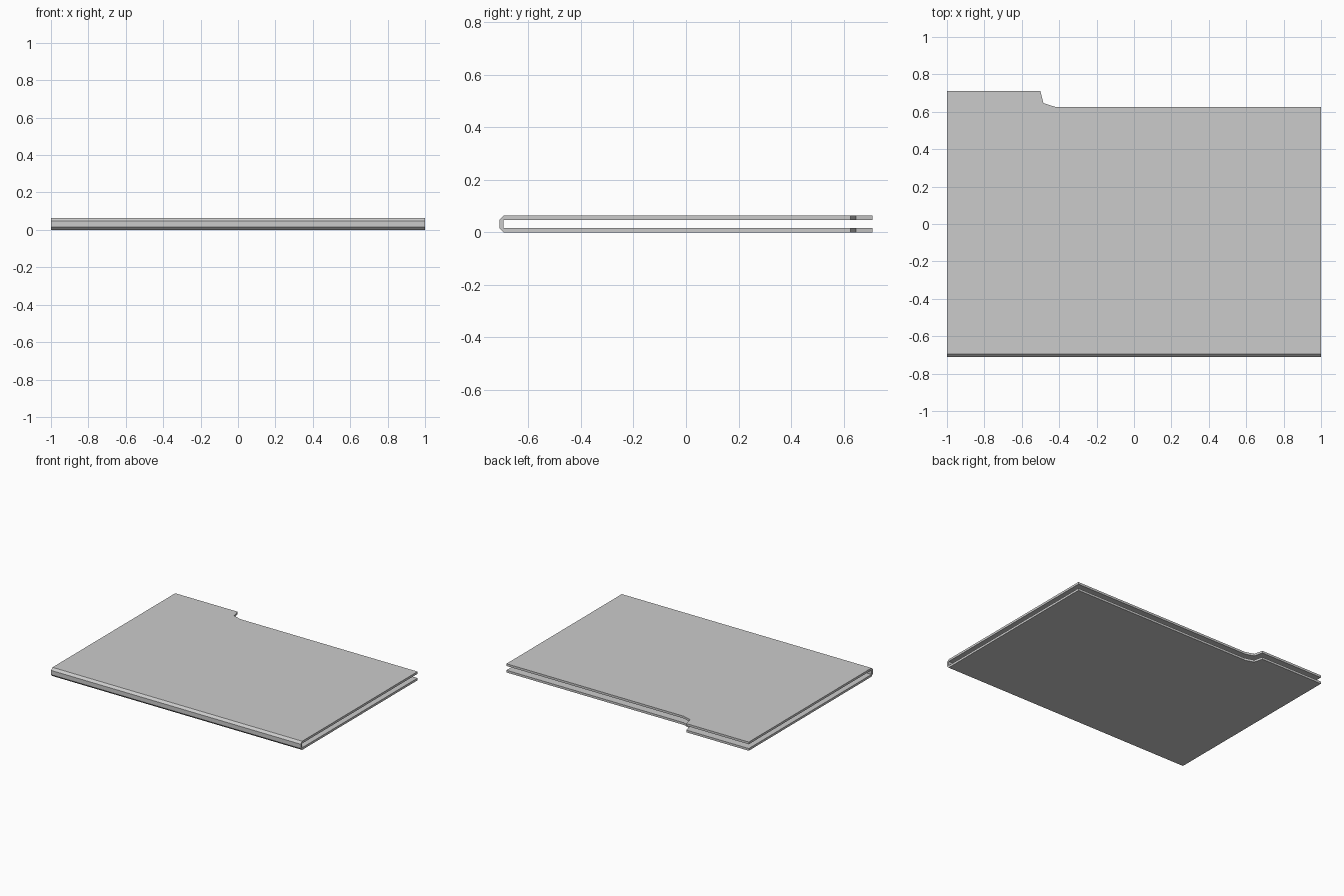
import bpy
import bmesh

if "Cube" in bpy.data.objects:
    bpy.data.objects.remove(bpy.data.objects["Cube"], do_unlink=True)

# Card colour
card = bpy.data.materials.new("grey card")
card.use_nodes = True
grey = (0.6, 0.6, 0.6, 1)
card.diffuse_color = grey
card.node_tree.nodes["Principled BSDF"].inputs["Base Color"].default_value = grey


def prism(name, points, direction):
    """Extrude a closed outline along a direction."""
    bm = bmesh.new()
    face = bm.faces.new([bm.verts.new(p) for p in points])
    grown = bmesh.ops.extrude_face_region(bm, geom=[face])["geom"]
    verts = [v for v in grown if isinstance(v, bmesh.types.BMVert)]
    bmesh.ops.translate(bm, verts=verts, vec=direction)
    bmesh.ops.recalc_face_normals(bm, faces=bm.faces)
    mesh = bpy.data.meshes.new(name)
    bm.to_mesh(mesh)
    bm.free()
    mesh.materials.append(card)
    obj = bpy.data.objects.new(name, mesh)
    bpy.context.collection.objects.link(obj)
    return obj


# Folded card: U-shaped section with a chamfered spine
depth, height, thick, bevel = 0.71, 0.063, 0.016, 0.016
lower = [(depth, thick), (depth, 0), (bevel - depth, 0), (-depth, bevel)]
upper = [(y, height - z) for y, z in reversed(lower)]
inner = [(thick - depth, height - thick), (thick - depth, thick)]
section = [(-1, y, z) for y, z in lower + upper + inner]
folder = prism("folder", section, (2, 0, 0))

# Cut the back edge down on both covers, leaving the index tab
notch = [(-0.504, 0.75), (-0.5, 0.71), (-0.484, 0.646), (-0.42, 0.626), (1.1, 0.626), (1.1, 0.75)]
cutter = prism("tab_cutter", [(x, y, -0.1) for x, y in notch], (0, 0, 0.3))
cutter.hide_render = True
cut = folder.modifiers.new("tab", "BOOLEAN")
cut.operation = "DIFFERENCE"
cut.solver = "EXACT"
cut.object = cutter
bpy.context.view_layer.objects.active = folder
bpy.ops.object.modifier_apply(modifier=cut.name)
bpy.data.objects.remove(cutter, do_unlink=True)
